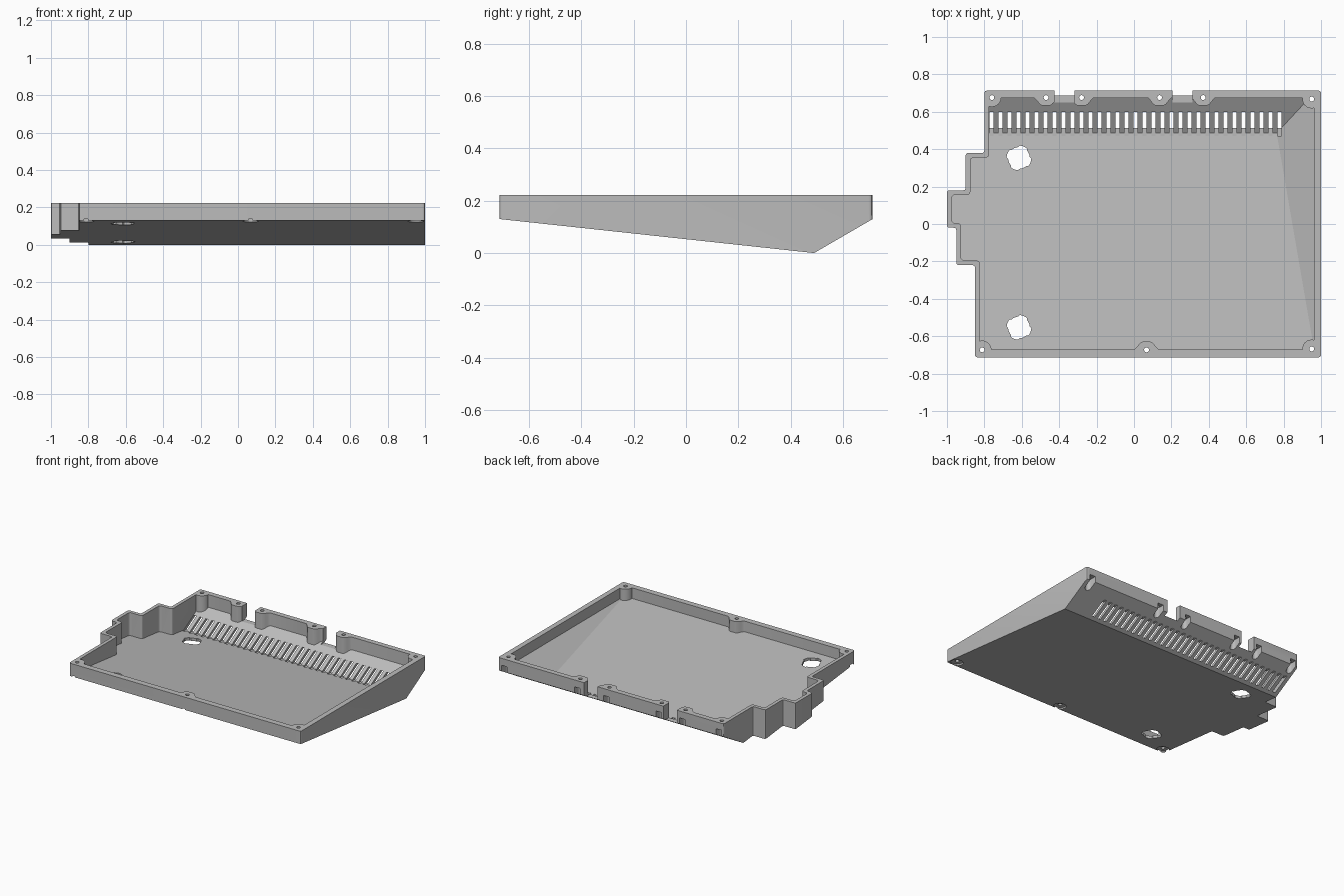
import bpy, bmesh, math
from mathutils import Vector

if "Cube" in bpy.data.objects:
    bpy.data.objects.remove(bpy.data.objects["Cube"])

TOP = 0.222
grey = bpy.data.materials.new("mid grey plastic")
grey.use_nodes = True
grey.diffuse_color = (0.5, 0.5, 0.5, 1)
grey.node_tree.nodes["Principled BSDF"].inputs["Base Color"].default_value = (0.5, 0.5, 0.5, 1)


def rounded(points, radius, steps=4):
    """Replace every corner of a closed outline by a small curve."""
    out = []
    pts = [Vector(p) for p in points]
    for i, p in enumerate(pts):
        a = p + (pts[i - 1] - p).normalized() * radius
        b = p + (pts[(i + 1) % len(pts)] - p).normalized() * radius
        for k in range(steps + 1):
            t = k / steps
            out.append(a * (1 - t) ** 2 + p * 2 * t * (1 - t) + b * t * t)
    return out


def add_prism(bm, points, low, high):
    face = bm.faces.new([bm.verts.new((p[0], p[1], low)) for p in points])
    ret = bmesh.ops.extrude_face_region(bm, geom=[face])
    verts = [v for v in ret["geom"] if isinstance(v, bmesh.types.BMVert)]
    bmesh.ops.translate(bm, verts=verts, vec=(0, 0, high - low))


def keep_above(bm, point, normal):
    """Cut with a plane, keep the side the normal points to, and cap it."""
    ret = bmesh.ops.bisect_plane(bm, geom=bm.verts[:] + bm.edges[:] + bm.faces[:],
                                 plane_co=point, plane_no=normal, clear_inner=True)
    edges = [e for e in ret["geom_cut"] if isinstance(e, bmesh.types.BMEdge)]
    bmesh.ops.holes_fill(bm, edges=edges, sides=0)


def circle(x, y, r, n=24):
    return [(x + r * math.cos(math.tau * i / n), y + r * math.sin(math.tau * i / n))
            for i in range(n)]


def rect(x0, x1, y0, y1):
    return [(x0, y0), (x1, y0), (x1, y1), (x0, y1)]


def make_object(name, bm):
    bmesh.ops.recalc_face_normals(bm, faces=bm.faces[:])
    mesh = bpy.data.meshes.new(name)
    bm.to_mesh(mesh)
    bm.free()
    mesh.materials.append(grey)
    obj = bpy.data.objects.new(name, mesh)
    bpy.context.scene.collection.objects.link(obj)
    return obj


def prisms(name, shapes):
    bm = bmesh.new()
    for points, low, high in shapes:
        add_prism(bm, points, low, high)
    return make_object(name, bm)


def cut(target, cutter):
    """Subtract the cutter from the target and throw the cutter away."""
    cutter.hide_render = True
    mod = target.modifiers.new("cut", "BOOLEAN")
    mod.operation = "DIFFERENCE"
    mod.solver = "EXACT"
    mod.object = cutter
    bpy.context.view_layer.update()
    graph = bpy.context.evaluated_depsgraph_get()
    mesh = bpy.data.meshes.new_from_object(target.evaluated_get(graph))
    target.modifiers.clear()
    target.data = mesh
    bpy.data.objects.remove(cutter)


def wedge_solid(name, outline, high, lift_floor, lift_back, side_slope=False):
    """Prism whose underside slopes down to the rear and up again at the back."""
    bm = bmesh.new()
    add_prism(bm, outline, -1, high)
    keep_above(bm, (0, 0.49, lift_floor), (0, 0.108, 1))
    keep_above(bm, (0, 0.49, lift_back), (0, -0.58, 1))
    if side_slope:
        keep_above(bm, (0.962, 0, 0.145), (-0.625, 0, 1))
    return make_object(name, bm)


# Outer shell with the stepped right side
outer = [(-0.8, 0.713), (-0.8, 0.38), (-0.9, 0.38), (-0.9, 0.18), (-1, 0.18), (-1, -0.02),
         (-0.95, -0.02), (-0.95, -0.22), (-0.85, -0.22), (-0.85, -0.713),
         (1, -0.713), (1, 0.713)]
tray = wedge_solid("tray_shell", rounded(outer, 0.015), TOP, 0, 0)

# Cavity, with a sloping facet along its left wall
inner = [(-0.775, 0.675), (-0.775, 0.355), (-0.875, 0.355), (-0.875, 0.155), (-0.975, 0.155),
         (-0.975, 0.005), (-0.925, 0.005), (-0.925, -0.195), (-0.825, -0.195),
         (-0.825, -0.67), (0.962, -0.67), (0.962, 0.675)]
cavity = wedge_solid("cavity", rounded(inner, 0.02), 0.3, 0.02, 0.023, True)

# Screw bosses: flared bumps along the walls, round posts in the corners
corners = [(-0.76, 0.676), (0.95, 0.668), (-0.812, -0.673), (0.95, -0.668)]
back_bosses = [-0.47, -0.28, 0.137, 0.37]
front_boss = (0.067, -0.673)


def bump(x, wall, direction):
    pts = [(x - 0.07, wall - direction * 0.04)]
    for i in range(17):
        u = -1 + i / 8
        rise = 0.5 + 0.5 * math.cos(math.pi * max(0, (abs(u) - 0.3) / 0.7))
        pts.append((x + 0.07 * u, wall + direction * (0.042 * rise - 0.001)))
    return pts + [(x + 0.07, wall - direction * 0.04)]


shapes = [(circle(x, y, 0.05), -0.5, 0.5) for x, y in corners]
shapes += [(bump(x, 0.675, -1), -0.5, 0.5) for x in back_bosses]
shapes.append((bump(front_boss[0], -0.67, 1), -0.5, 0.5))
cut(cavity, prisms("bosses", shapes))
cut(tray, cavity)

# Row of vent slots through the back slope
cut(tray, prisms("vent_slots", [
    (rect(x - 0.011, x + 0.011, 0.47, 0.8), 0.014, 0.086)
    for x in [-0.762 + 0.0481 * i for i in range(33)]]))

# Two notches in the back rim
cut(tray, prisms("rim_notches", [
    (rect(x - 0.054, x + 0.054, 0.6, 0.8), 0.115, 0.4) for x in (-0.372, 0.26)]))

# Screw holes and the recesses beneath them
screws = corners + [(x, 0.676) for x in back_bosses] + [front_boss]
cut(tray, prisms("screw_holes", [(circle(x, y, 0.013, 16), -0.2, 0.4) for x, y in screws]))
recesses = []
for x, y in screws:
    if y > 0:
        arc = [(x + 0.022 * math.cos(a), y + 0.022 * math.sin(a))
               for a in [math.pi + math.pi * i / 10 for i in range(11)]]
        recesses.append((arc + [(x + 0.022, 0.8), (x - 0.022, 0.8)], -0.1, 0.172))
    else:
        recesses.append((circle(x, y, 0.0415), -0.1, 0.137))
cut(tray, prisms("screw_recesses", recesses))

# Two keyed round openings in the floor
openings = []
for y in (0.353, -0.553):
    pts = []
    for i in range(48):
        a = math.tau * (i + 0.5) / 48
        r = 0.066 if (i // 6) % 2 else 0.058
        pts.append((-0.615 + r * math.cos(a), y + r * math.sin(a)))
    openings.append((pts, -0.2, 0.4))
cut(tray, prisms("floor_openings", openings))

# Smooth the rounded corners and keep the edges crisp
bpy.ops.object.select_all(action="DESELECT")
tray.select_set(True)
bpy.context.view_layer.objects.active = tray
bpy.ops.object.shade_smooth_by_angle(angle=math.radians(25))
